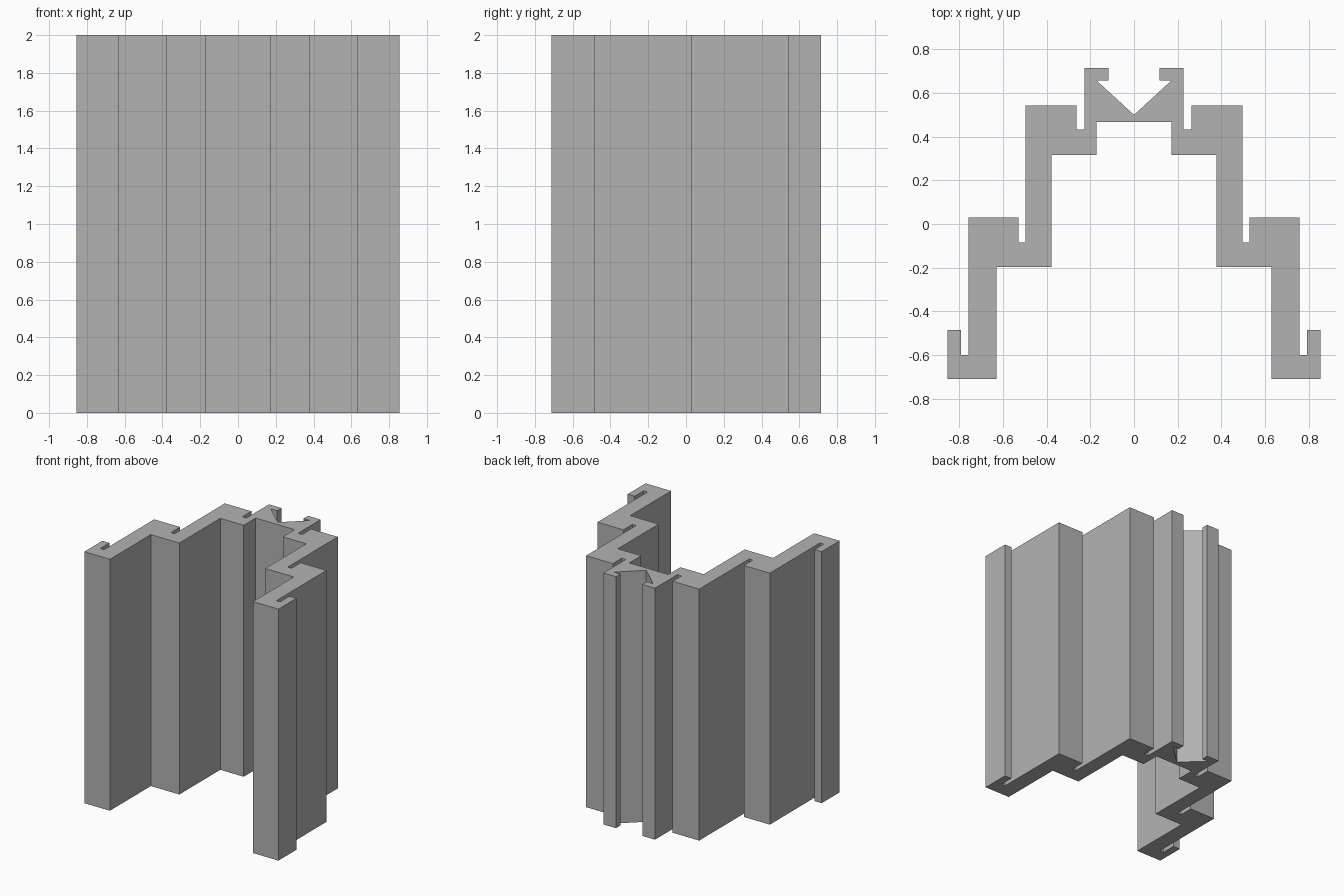
import bpy
import bmesh

cube = bpy.data.objects.get("Cube")
if cube:
    bpy.data.objects.remove(cube, do_unlink=True)

HEIGHT = 2.0

# Grey metal
grey = bpy.data.materials.new("grey_metal")
grey.use_nodes = True
colour = (0.45, 0.45, 0.45, 1)
grey.diffuse_color = colour
grey.node_tree.nodes["Principled BSDF"].inputs["Base Color"].default_value = colour

# Left half of the cross-section: inner steps, then outer steps with grooves and hook
half = [
    (0.172, 0.467), (0.172, 0.317), (0.378, 0.317), (0.378, -0.197),
    (0.629, -0.197), (0.629, -0.711), (0.854, -0.711), (0.854, -0.485),
    (0.792, -0.485), (0.792, -0.6), (0.758, -0.6), (0.758, 0.029),
    (0.53, 0.029), (0.53, -0.085), (0.497, -0.085), (0.497, 0.544),
    (0.263, 0.544), (0.263, 0.432), (0.227, 0.432), (0.227, 0.714),
    (0.116, 0.714), (0.116, 0.658), (0.172, 0.658),
]
valley = (0, 0.5)
outline = half + [valley] + [(-x, y) for x, y in reversed(half)]

# Extrude the mirrored outline into the stepped profile
bm = bmesh.new()
base = bm.faces.new([bm.verts.new((x, y, 0)) for x, y in outline])
top = bmesh.ops.extrude_face_region(bm, geom=[base], use_keep_orig=True)
bmesh.ops.translate(bm, vec=(0, 0, HEIGHT),
                    verts=[v for v in top["geom"] if isinstance(v, bmesh.types.BMVert)])
bmesh.ops.recalc_face_normals(bm, faces=bm.faces)

mesh = bpy.data.meshes.new("stepped_profile")
bm.to_mesh(mesh)
bm.free()
mesh.materials.append(grey)
profile = bpy.data.objects.new("stepped_profile", mesh)
bpy.context.collection.objects.link(profile)
